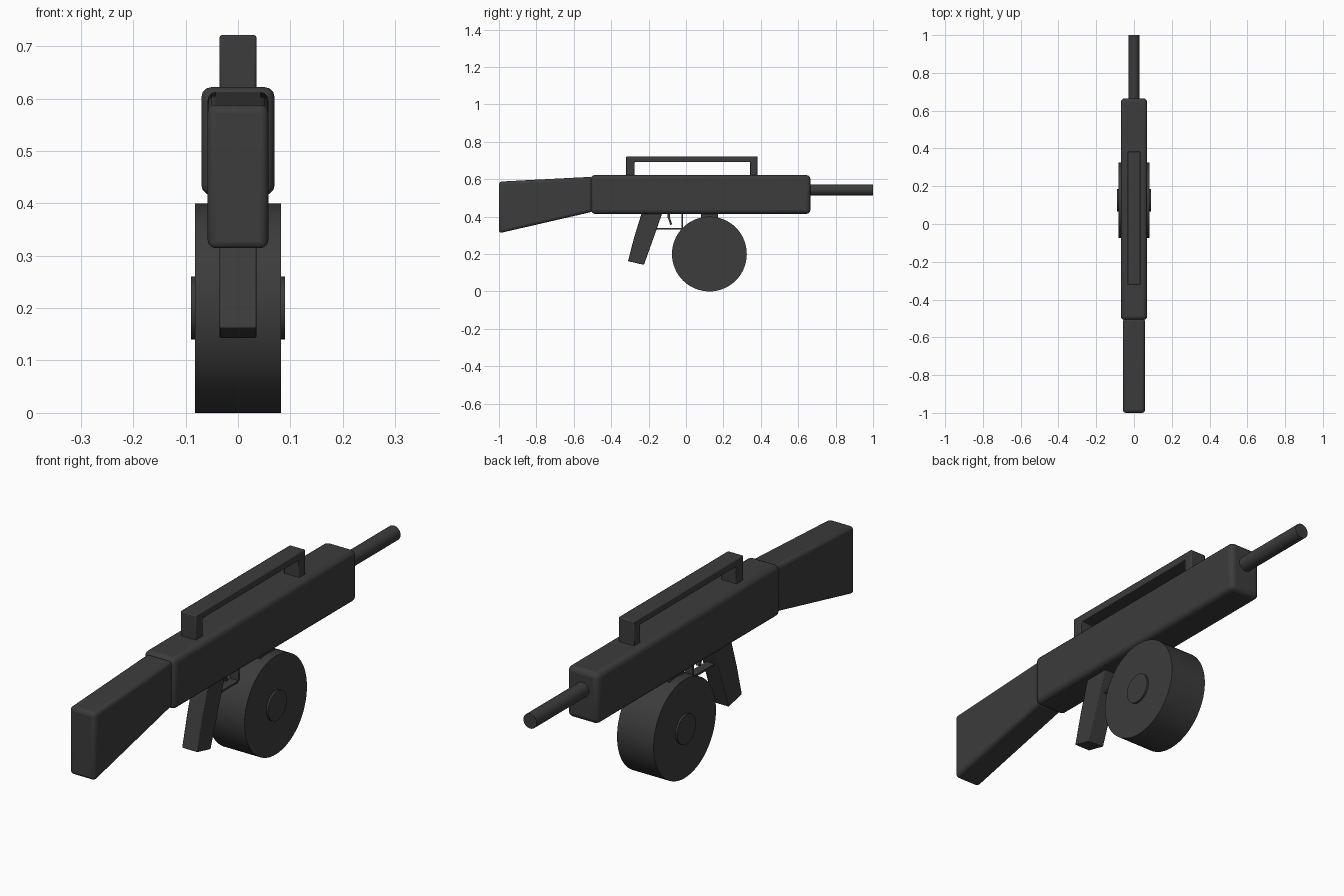
import bpy, bmesh, math

if "Cube" in bpy.data.objects:
    bpy.data.objects.remove(bpy.data.objects["Cube"])

mat = bpy.data.materials.new("dark grey")
mat.diffuse_color = (0.045, 0.045, 0.045, 1)
mat.use_nodes = True
mat.node_tree.nodes["Principled BSDF"].inputs["Base Color"].default_value = mat.diffuse_color


def finish(name, bm, bevel=0.0, segments=3):
    bmesh.ops.recalc_face_normals(bm, faces=bm.faces)
    mesh = bpy.data.meshes.new(name)
    bm.to_mesh(mesh)
    bm.free()
    mesh.materials.append(mat)
    ob = bpy.data.objects.new(name, mesh)
    bpy.context.collection.objects.link(ob)
    if bevel:
        mod = ob.modifiers.new("rounded edges", 'BEVEL')
        mod.width = bevel
        mod.segments = segments
        mod.limit_method = 'ANGLE'
        mod.angle_limit = math.radians(40)
    bpy.context.view_layer.objects.active = ob
    ob.select_set(True)
    bpy.ops.object.shade_smooth_by_angle(angle=math.radians(35))
    ob.select_set(False)
    return ob


def plate(name, profile, half_width, bevel=0.0, segments=3):
    """Extrude a side profile of (y, z) points across x."""
    bm = bmesh.new()
    left = [bm.verts.new((-half_width, y, z)) for y, z in profile]
    right = [bm.verts.new((half_width, y, z)) for y, z in profile]
    bm.faces.new(left)
    bm.faces.new(right[::-1])
    n = len(profile)
    for i in range(n):
        j = (i + 1) % n
        bm.faces.new((left[i], right[i], right[j], left[j]))
    return finish(name, bm, bevel, segments)


def box(name, y0, y1, z0, z1, half_width, bevel=0.0):
    return plate(name, [(y0, z0), (y1, z0), (y1, z1), (y0, z1)], half_width, bevel)


def disc(name, y, z, radius, half_width, sides):
    pts = [(y + radius * math.cos(2 * math.pi * i / sides),
            z + radius * math.sin(2 * math.pi * i / sides)) for i in range(sides)]
    return plate(name, pts, half_width)


# Main body and stock
box("receiver", -0.508, 0.665, 0.415, 0.622, 0.07, 0.02)
plate("stock", [(-1.0, 0.311), (-0.5, 0.426), (-0.5, 0.613), (-1.0, 0.587)], 0.058, 0.015)

# Barrel along y
bm = bmesh.new()
bmesh.ops.create_cone(bm, cap_ends=True, segments=32, radius1=0.03, radius2=0.03, depth=0.36)
for v in bm.verts:
    x, y, z = v.co
    v.co = (x, z + 0.82, y + 0.543)
finish("barrel", bm)

# Carry handle: a bridge with two posts
plate("carry_handle", [(-0.32, 0.615), (-0.275, 0.615), (-0.275, 0.692), (0.343, 0.692),
                       (0.343, 0.615), (0.383, 0.615), (0.383, 0.721), (-0.32, 0.721)],
      0.035, 0.004, 2)

# Drum magazine, hub and neck
disc("drum_magazine", 0.125, 0.2, 0.2, 0.082, 64)
disc("drum_hub", 0.125, 0.2, 0.06, 0.09, 32)
box("magazine_neck", 0.08, 0.17, 0.37, 0.425, 0.045)

# Grip
plate("grip", [(-0.235, 0.425), (-0.125, 0.425), (-0.165, 0.31), (-0.225, 0.142),
               (-0.31, 0.162), (-0.277, 0.29)], 0.035, 0.003, 2)

# Trigger guard and trigger
plate("trigger_guard", [(-0.17, 0.331), (-0.016, 0.331), (-0.016, 0.42), (-0.024, 0.42),
                        (-0.024, 0.339), (-0.17, 0.339)], 0.018)
plate("trigger", [(-0.098, 0.42), (-0.086, 0.42), (-0.086, 0.395), (-0.074, 0.358),
                  (-0.084, 0.355), (-0.098, 0.395)], 0.008)
